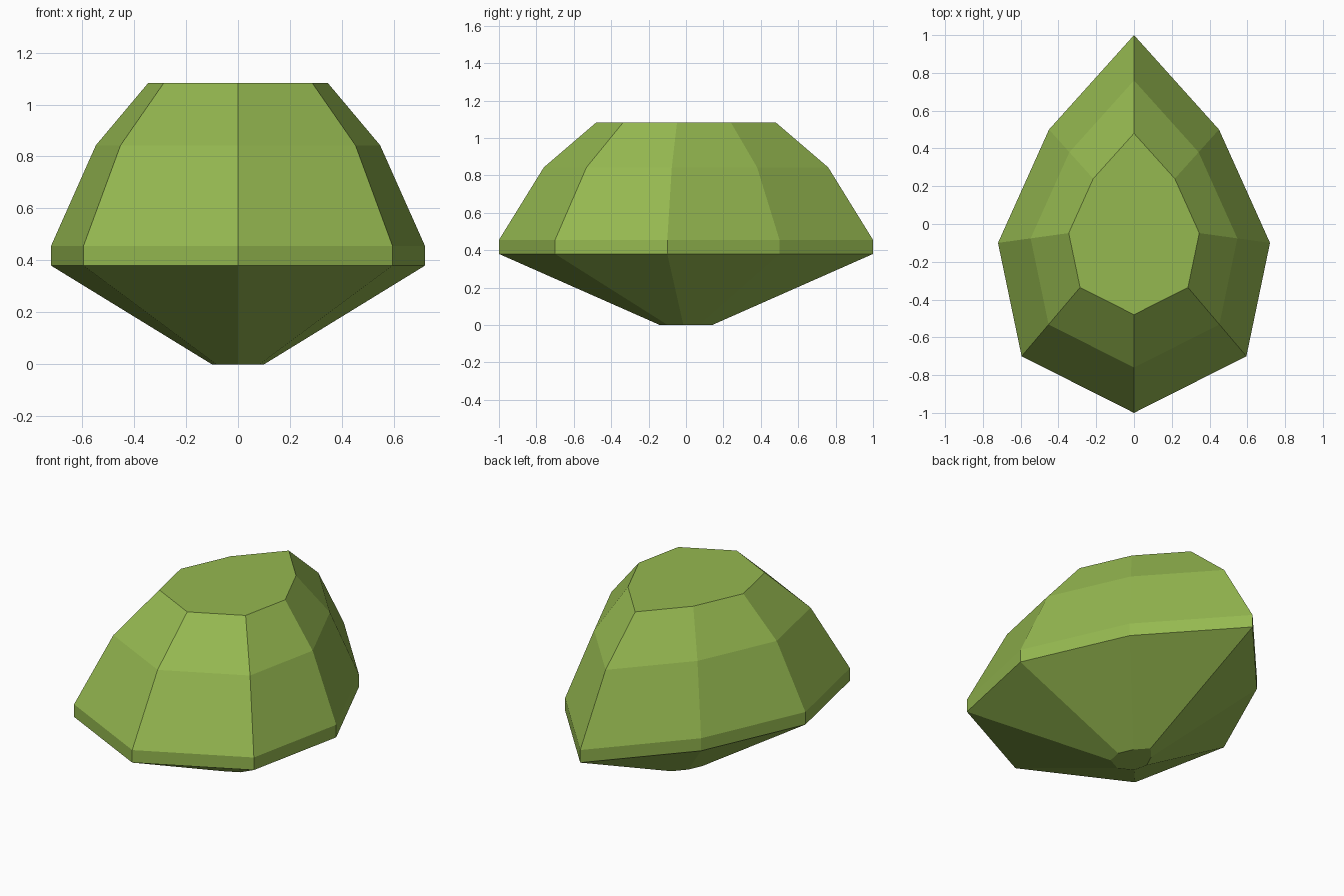
import bpy, bmesh

if "Cube" in bpy.data.objects:
    bpy.data.objects.remove(bpy.data.objects["Cube"])

# Pear-shaped girdle outline: right half from back tip to front tip, then mirrored
half = [(0, 1.0), (0.45, 0.5), (0.72, -0.1), (0.595, -0.7), (0, -1.0)]
outline = half + [(-x, y) for x, y in half[-2:0:-1]]
outline.reverse()  # counter-clockwise from above

# Facet tiers as (height, outline scale): culet, girdle bottom, girdle top, crown, table
tiers = [(0, 0.14), (0.38, 1.0), (0.455, 1.0), (0.843, 0.76), (1.083, 0.48)]

bm = bmesh.new()
rings = [[bm.verts.new((x * s, y * s, z)) for x, y in outline] for z, s in tiers]
n = len(outline)

# Side facets
for low, high in zip(rings, rings[1:]):
    for i in range(n):
        j = (i + 1) % n
        bm.faces.new((low[i], low[j], high[j], high[i]))

# Culet and table
bm.faces.new(rings[0][::-1])
bm.faces.new(rings[-1])
bmesh.ops.recalc_face_normals(bm, faces=bm.faces)

mesh = bpy.data.meshes.new("gemstone")
bm.to_mesh(mesh)
bm.free()
gem = bpy.data.objects.new("gemstone", mesh)
bpy.context.collection.objects.link(gem)

# Green gem colour
mat = bpy.data.materials.new("green_gem")
mat.diffuse_color = (0.30, 0.48, 0.08, 1)
mat.use_nodes = True
mat.node_tree.nodes["Principled BSDF"].inputs["Base Color"].default_value = mat.diffuse_color
mesh.materials.append(mat)
